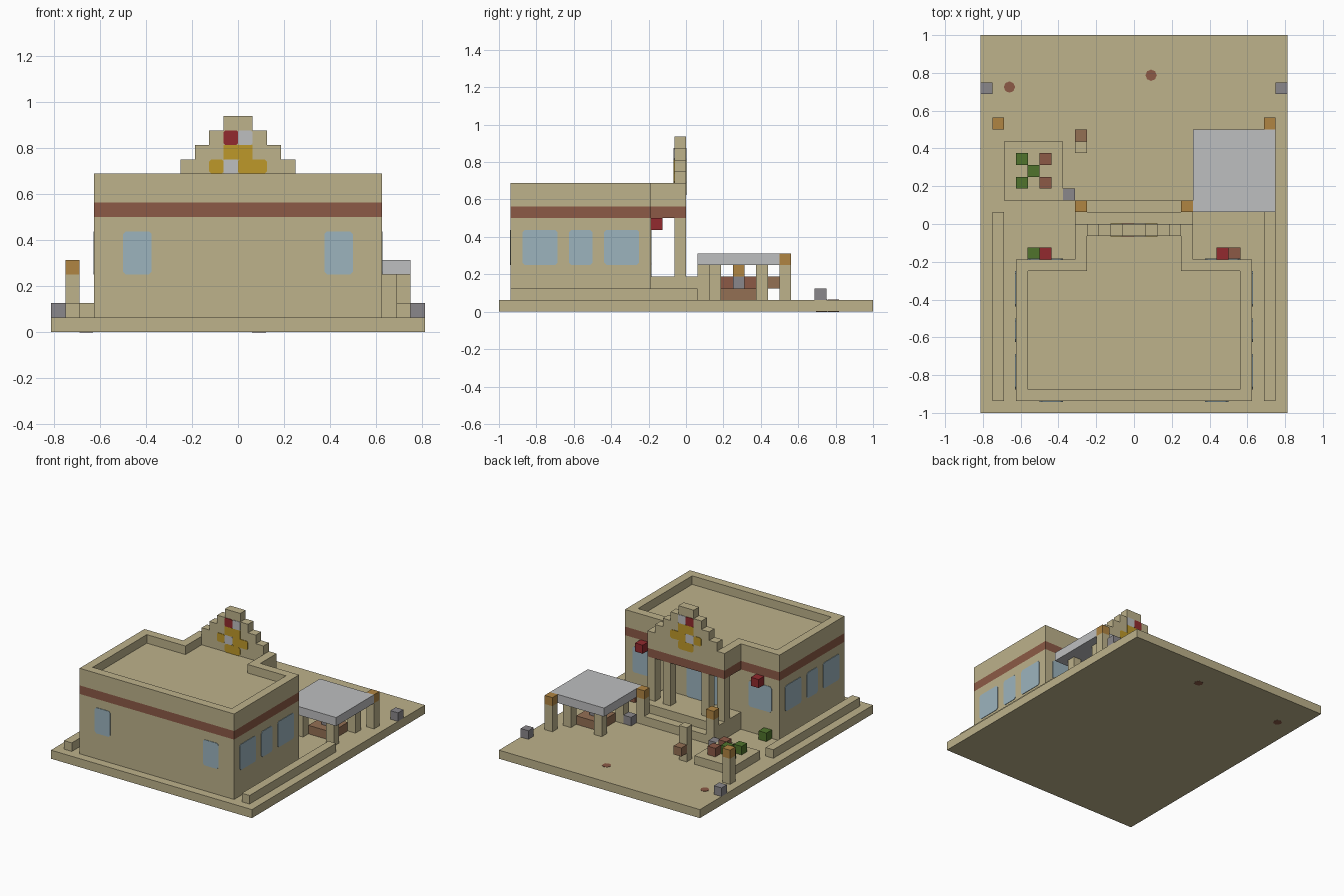
import bpy, bmesh
from mathutils import Vector

cube = bpy.data.objects.get("Cube")
if cube:
    bpy.data.objects.remove(cube, do_unlink=True)

U = 1 / 16      # one block
T = 0.06        # plate thickness in blocks


def material(name, hex_code):
    srgb = [int(hex_code[i:i + 2], 16) / 255 for i in (0, 2, 4)]
    col = [c / 12.92 if c < 0.04 else ((c + 0.055) / 1.055) ** 2.4 for c in srgb] + [1]
    m = bpy.data.materials.new(name)
    m.use_nodes = True
    m.diffuse_color = col
    bsdf = m.node_tree.nodes["Principled BSDF"]
    bsdf.inputs["Base Color"].default_value = col
    bsdf.inputs["Roughness"].default_value = 0.9
    return m


SAND = material("sandstone", "BDB28B")
CLAY = material("clay_red", "8C5A46")
GLASS = material("window_blue", "9CB4BE")
RED = material("deep_red", "922A2E")
PALE = material("pale_grey", "BEBFC0")
STONE = material("stone_grey", "8A878B")
GOLD = material("gold", "BE992A")
AMBER = material("amber", "B08542")
WOOD = material("wood_brown", "947054")
GREEN = material("leaf_green", "50742C")


def finish(name, bm, mat):
    bmesh.ops.recalc_face_normals(bm, faces=bm.faces)
    for v in bm.verts:
        v.co *= U
    me = bpy.data.meshes.new(name)
    bm.to_mesh(me)
    bm.free()
    me.materials.append(mat)
    ob = bpy.data.objects.new(name, me)
    bpy.context.collection.objects.link(ob)
    return ob


def box(name, mat, x, y, z, mirror=False):
    """Block between ranges x, y, z; optionally repeated across x = 0."""
    bm = bmesh.new()
    spans = [x, (-x[1], -x[0])] if mirror else [x]
    for xs in spans:
        lo, hi = Vector((xs[0], y[0], z[0])), Vector((xs[1], y[1], z[1]))
        for v in bmesh.ops.create_cube(bm, size=1)["verts"]:
            v.co = Vector([(lo[i] + hi[i]) / 2 + v.co[i] * (hi[i] - lo[i]) for i in range(3)])
    return finish(name, bm, mat)


def block(name, mat, x, y, z, mirror=False):
    return box(name, mat, (x, x + 1), (y, y + 1), (z, z + 1), mirror)


def plate(name, mat, axis, pos, side, a, z, cut=0.2):
    """Thin panel with clipped corners, lying on the wall axis = pos."""
    (a0, a1), (z0, z1) = a, z
    outline = [(a0 + cut, z0), (a1 - cut, z0), (a1, z0 + cut), (a1, z1 - cut),
               (a1 - cut, z1), (a0 + cut, z1), (a0, z1 - cut), (a0, z0 + cut)]
    bm = bmesh.new()
    place = (lambda p, q: (pos, p, q)) if axis == "x" else (lambda p, q: (p, pos, q))
    face = bm.faces.new([bm.verts.new(place(p, q)) for p, q in outline])
    new = bmesh.ops.extrude_face_region(bm, geom=[face])["geom"]
    push = Vector((side * T, 0, 0)) if axis == "x" else Vector((0, side * T, 0))
    bmesh.ops.translate(bm, vec=push, verts=[g for g in new if isinstance(g, bmesh.types.BMVert)])
    return finish(name, bm, mat)


# Ground slab with two painted spots
box("ground_slab", SAND, (-13, 13), (-16, 16), (0, 1))
for x, y in ((1.45, 12.6), (-10.55, 11.6)):
    bm = bmesh.new()
    bmesh.ops.create_cone(bm, cap_ends=True, segments=8, radius1=0.48, radius2=0.48, depth=1.06)
    bmesh.ops.translate(bm, vec=(x, y, 0.51), verts=bm.verts)
    finish("ground_spot", bm, CLAY)

# Main hall: walls, clay band, roof and parapet
box("hall_walls", SAND, (-10, 10), (-15, -3), (1, 8))
box("hall_band", CLAY, (-10, 10), (-15, -3), (8, 9))
box("hall_roof", SAND, (-10, 10), (-15, -3), (9, 10))
box("parapet_street", SAND, (-10, 10), (-15, -14), (10, 11))
box("parapet_side", SAND, (9, 10), (-14, -3), (10, 11), True)
box("parapet_court", SAND, (5, 9), (-4, -3), (10, 11), True)

# Porch: platform, step, columns, lintel and roof
box("porch_platform", SAND, (-5, 5), (-3, 1), (1, 3))
box("porch_step", SAND, (-4, 4), (1, 2), (1, 2))
for x in (2, 4):
    box("porch_column", SAND, (x, x + 1), (-1, 0), (3, 8), True)
box("porch_band_front", CLAY, (-5, 5), (-1, 0), (8, 9))
box("porch_band_side", CLAY, (4, 5), (-3, -1), (8, 9), True)
box("porch_ceiling", SAND, (-4, 4), (-3, -1), (8, 9))
box("porch_roof", SAND, (-5, 5), (-3, 0), (9, 10))
box("porch_parapet_side", SAND, (4, 5), (-4, -1), (10, 11), True)
box("porch_parapet_front", SAND, (-5, 5), (-1, 0), (10, 11))

# Stepped gable
for i in range(4):
    box("gable_step", SAND, (i - 4, 4 - i), (-1, 0), (11 + i, 12 + i))

# Painted emblem on both gable faces
emblem = [(GOLD, -1, 1, 10, 0.2), (GOLD, -2, -1, 11, 0.15), (PALE, -1, 0, 11, 0.1),
          (GOLD, 0, 2, 11, 0.15), (GOLD, -1, 1, 12, 0), (RED, -1, 0, 13, 0.1),
          (PALE, 0, 1, 13, 0.1)]
for pos, side in ((-1, -1), (0, 1)):
    for mat, a0, a1, z, cut in emblem:
        plate("gable_emblem", mat, "y", pos, side, (a0, a1), (z, z + 1), cut)

# Windows and door
for s in (-1, 1):
    for a in ((-14, -11), (-10, -8), (-7, -4)):
        plate("side_window", GLASS, "x", 10 * s, s, a, (4, 7))
    plate("street_window", GLASS, "y", -15, -1, sorted((6 * s, 8 * s)), (4, 7))
    plate("court_window", GLASS, "y", -3, 1, sorted((6 * s, 9 * s)), (4, 7))
plate("door_glass", GLASS, "y", -3, 1, (-2, 2), (3, 7))

# Side curbs, hanging lanterns and wall plants
box("side_curb", SAND, (11, 12), (-15, 1), (1, 2), True)
block("hanging_lantern", RED, 7, -3, 7, True)
block("wall_shrub", GREEN, -9, -3, 1)
block("wall_flowers", CLAY, 8, -3, 1)

# Lamp posts
for x, y in ((4, 1), (11, 8)):
    box("lamp_post", SAND, (x, x + 1), (y, y + 1), (1, 4), True)
    block("lamp_head", AMBER, x, y, 4, True)

# Loose stones
block("corner_stone", STONE, 12, 11, 1, True)
block("porch_stone", STONE, 5, 2, 1, True)

# Market stall
box("stall_roof", PALE, (5, 12), (1, 8), (4, 5))
for x in (6, 10):
    for y in (2, 6):
        box("stall_post", SAND, (x, x + 1), (y, y + 1), (1, 4))
box("stall_table", WOOD, (7, 10), (3, 6), (1, 2))
block("stall_stand", STONE, 8, 4, 2)
block("stall_lamp", AMBER, 8, 4, 3)

# Flower bed
box("flower_bed", SAND, (-11, -6), (2, 7), (1, 2))
for x, y in ((-10, 5), (-9, 4), (-10, 3)):
    block("bed_shrub", GREEN, x, y, 2)
for y in (3, 5):
    block("bed_flowers", CLAY, -8, y, 2)

# Standing post with a box
box("sign_post", SAND, (-5, -4), (6, 7), (1, 5))
block("post_box", WOOD, -5, 7, 2)
